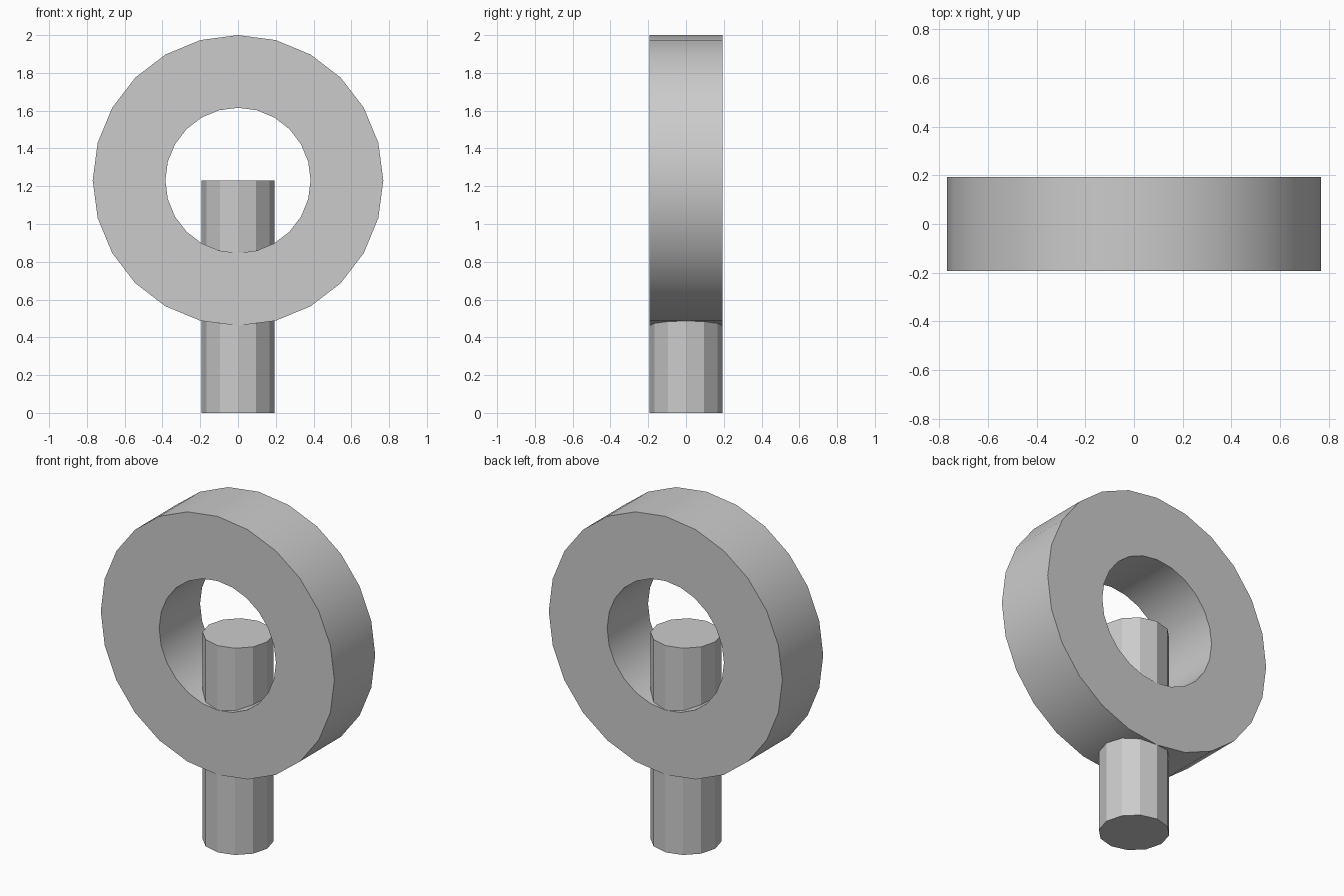
import bpy
import bmesh
import math
from mathutils import Matrix, Vector

cube = bpy.data.objects.get("Cube")
if cube:
    bpy.data.objects.remove(cube, do_unlink=True)

UNIT = 2 / 5.2            # bore radius of the ring
CENTRE_Z = 3.2 * UNIT     # ring centre, also the top of the post

grey = bpy.data.materials.new("plain grey")
grey.use_nodes = True
colour = (0.6, 0.6, 0.6, 1)
grey.diffuse_color = colour
grey.node_tree.nodes["Principled BSDF"].inputs["Base Color"].default_value = colour


def add_object(name, bm):
    bmesh.ops.recalc_face_normals(bm, faces=bm.faces)
    mesh = bpy.data.meshes.new(name)
    bm.to_mesh(mesh)
    bm.free()
    mesh.materials.append(grey)
    obj = bpy.data.objects.new(name, mesh)
    bpy.context.collection.objects.link(obj)
    return obj


# Upright ring: a rectangular section spun about the y axis
bm = bmesh.new()
half = UNIT / 2
section = [(UNIT, -half), (2 * UNIT, -half), (2 * UNIT, half), (UNIT, half)]
verts = [bm.verts.new((r, y, CENTRE_Z)) for r, y in section]
edges = [bm.edges.new((verts[i], verts[(i + 1) % 4])) for i in range(4)]
bmesh.ops.spin(bm, geom=verts + edges, cent=(0, 0, CENTRE_Z), axis=(0, 1, 0),
               angle=math.tau, steps=24, use_merge=True)
bmesh.ops.remove_doubles(bm, verts=bm.verts, dist=0.0001)
ring = add_object("ring", bm)

# Twelve-sided post rising through the ring
bm = bmesh.new()
bmesh.ops.create_cone(bm, cap_ends=True, segments=12, radius1=half, radius2=half,
                      depth=CENTRE_Z,
                      matrix=Matrix.Translation(Vector((0, 0, CENTRE_Z / 2))))
add_object("post", bm)

# Smooth the finely divided ring and keep its rims sharp
bpy.ops.object.select_all(action="DESELECT")
ring.select_set(True)
bpy.context.view_layer.objects.active = ring
bpy.ops.object.shade_smooth_by_angle(angle=math.radians(25))
